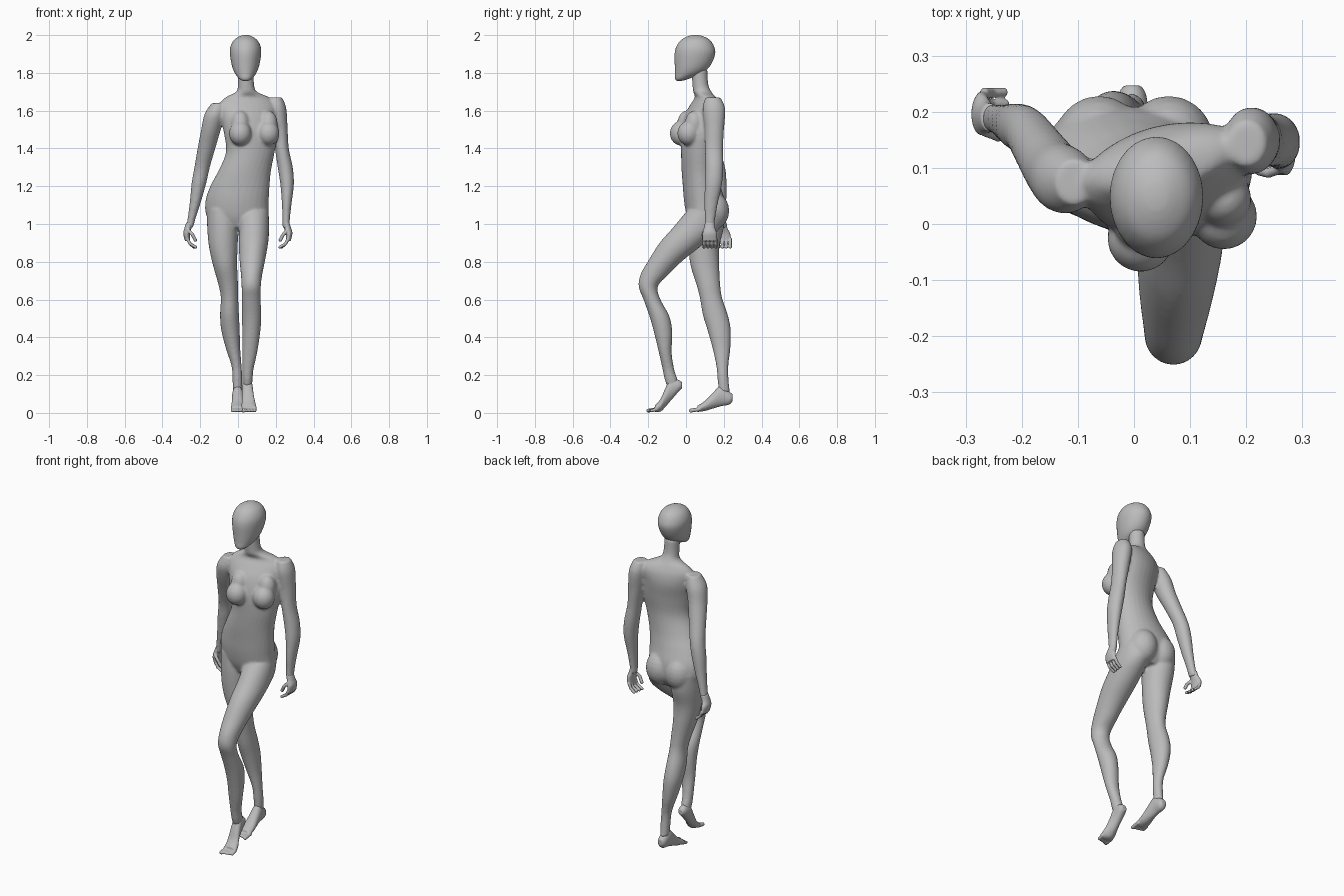
import bpy
import bmesh
from math import cos, sin, pi, radians
from mathutils import Matrix, Vector

CM = 0.01          # all tables below are in hundredths of a unit
SEGMENTS = 28
STEPS = 4

cube = bpy.data.objects.get("Cube")
if cube:
    bpy.data.objects.remove(cube, do_unlink=True)

grey = bpy.data.materials.new("matte grey")
grey.use_nodes = True
grey.diffuse_color = (0.5, 0.5, 0.5, 1)
grey.node_tree.nodes["Principled BSDF"].inputs["Base Color"].default_value = grey.diffuse_color


def spline(rows):
    """Pass a smooth curve through the rows of section values."""
    rows = [Vector(row) for row in rows]
    result = []
    for i in range(len(rows) - 1):
        before, start = rows[max(i - 1, 0)], rows[i]
        end, after = rows[i + 1], rows[min(i + 2, len(rows) - 1)]
        for step in range(STEPS):
            t = step / STEPS
            bend = (2 * before - 5 * start + 4 * end - after) * t * t
            twist = (3 * start - before - 3 * end + after) * t * t * t
            result.append((2 * start + (end - before) * t + bend + twist) / 2)
    return result + [rows[-1]]


def loft(bm, rows, upright=True):
    """Closed skin over elliptical sections: x, y, z, half width, half depth, yaw."""
    rings = []
    for row in spline(rows):
        x, y, z, wide, deep = row[:5]
        yaw = radians(row[5]) if len(row) > 5 else 0
        ring = []
        for k in range(SEGMENTS):
            u = wide * cos(2 * pi * k / SEGMENTS)
            v = deep * sin(2 * pi * k / SEGMENTS)
            if upright:
                spot = (x + u * cos(yaw) - v * sin(yaw), y + u * sin(yaw) + v * cos(yaw), z)
            else:
                spot = (x + u, y, z + v)
            ring.append(bm.verts.new(Vector(spot) * CM))
        rings.append(ring)
    for lower, upper in zip(rings, rings[1:]):
        for k in range(SEGMENTS):
            n = (k + 1) % SEGMENTS
            bm.faces.new((lower[k], lower[n], upper[n], upper[k]))
    bm.faces.new(rings[0][::-1])
    bm.faces.new(rings[-1])


def ball(bm, centre, size):
    place = Matrix.Translation(Vector(centre) * CM)
    scale = Matrix.Diagonal(Vector(size) * CM).to_4x4()
    bmesh.ops.create_uvsphere(bm, u_segments=20, v_segments=12, radius=1, matrix=place @ scale)


def digit(bm, joints, radius):
    """Finger or toe as a chain of overlapping balls."""
    for start, end in zip(joints, joints[1:]):
        for step in range(STEPS + 1):
            ball(bm, Vector(start).lerp(Vector(end), step / STEPS), (radius, radius, radius))


def finish(bm, name, voxel, smoothing):
    """Fuse the overlapping volumes into one smooth skin."""
    bmesh.ops.recalc_face_normals(bm, faces=bm.faces)
    mesh = bpy.data.meshes.new(name)
    bm.to_mesh(mesh)
    bm.free()
    mesh.materials.append(grey)
    part = bpy.data.objects.new(name, mesh)
    bpy.context.collection.objects.link(part)
    fuse = part.modifiers.new("fuse", 'REMESH')
    fuse.mode = 'VOXEL'
    fuse.voxel_size = voxel * CM
    fuse.use_smooth_shade = True
    soften = part.modifiers.new("soften", 'SMOOTH')
    soften.factor = 0.5
    soften.iterations = smoothing
    return part


# Torso and neck, with the chest turned against the pelvis
body = bmesh.new()
loft(body, [
    (0, 10, 98, 9, 7, -5),
    (-.5, 10.5, 104, 16, 10, -5),
    (-.5, 9.8, 112, 16.8, 10.8, -5),
    (1, 8.3, 120, 15.7, 10, -2),
    (3.5, 7, 128, 14, 9.3, 4),
    (6.5, 6.5, 138, 13, 9, 10),
    (6.8, 7, 148, 14.5, 9.5, 14),
    (5.5, 8.5, 157, 15, 9, 15),
    (5.3, 10, 163, 15.5, 7, 15),
    (5, 10.3, 167, 12, 5, 14),
    (4.5, 8.6, 170, 5.5, 4.8, 8),
    (4.2, 7.6, 174, 4.3, 4.2, 0),
    (4, 7, 182, 4.3, 4.3, 0),
])
for x, y in ((1.2, -2.6), (16, 1.4)):
    ball(body, (x, y, 148), (6, 6, 6.5))
    ball(body, (x, y + 3, 153), (5, 5, 7))
for x in (-6.2, 6.2):
    ball(body, (x, 14.3, 107), (8.2, 8.6, 10))

# Left leg, stepping forward with a bent knee
loft(body, [
    (8, 10, 107, 8.2, 9.5),
    (8.5, 5.5, 98, 8, 12.5),
    (8.2, -2, 90, 7.8, 12),
    (7.6, -10.5, 81, 6.8, 9.2),
    (7.2, -16.5, 73.5, 5.7, 7.5),
    (7, -20, 67, 5.1, 5.1),
    (7, -18, 60, 5, 4.5),
    (7.2, -14, 51, 5.2, 5.3),
    (7, -12, 42, 4.7, 4.8),
    (6.2, -11, 32, 4, 3.4),
    (5.2, -9.3, 23, 3, 3.1),
    (5, -8, 18, 2.8, 3.4),
    (5, -7, 14, 2.4, 3),
])

# Right leg, trailing behind
loft(body, [
    (-8.5, 11, 108, 8, 9.5),
    (-8, 10.5, 98, 8.3, 9.5),
    (-7.8, 9.5, 88, 7.6, 8.2),
    (-6.8, 10, 78, 6.4, 7.6),
    (-5.2, 11.8, 68, 5.2, 6.3),
    (-4.5, 13.2, 61, 4.6, 5.9),
    (-4.5, 15.5, 52, 5, 6.6),
    (-4, 17.5, 44, 4.9, 6.2),
    (-2.6, 18.8, 34, 3.8, 4.7),
    (-.8, 19.2, 25, 2.7, 3.2),
    (-.3, 19.6, 18, 2.6, 2.9),
    (-.3, 20.3, 11, 2.4, 3),
])

# Arms
loft(body, [
    (20, 14.3, 167, 3.5, 4),
    (20.8, 14.8, 161, 4.8, 6),
    (22, 15, 150, 4.3, 5.1),
    (23.2, 14.8, 140, 3.7, 4.8),
    (25, 15, 130, 4, 4.8),
    (26, 14.5, 121, 3.6, 4.6),
    (25.8, 13.3, 111, 2.6, 3.6),
    (25.5, 12.7, 103, 2, 2.8),
    (25.4, 12.5, 98, 1.8, 2.6),
])
loft(body, [
    (-10.5, 7.5, 164, 3.5, 4),
    (-12.3, 7.8, 158, 5.5, 6),
    (-14.3, 9.5, 150, 5.2, 5.6),
    (-16.7, 13, 140, 4.7, 4.8),
    (-19, 16.3, 130, 4.1, 4.4),
    (-20.6, 17.3, 122, 3.9, 4.2),
    (-22.5, 18, 112, 3, 3.4),
    (-24.3, 18.6, 104, 2.2, 2.7),
    (-25.6, 19, 98, 1.8, 2.6),
])
finish(body, "body", 0.7, 7)

# Featureless egg-shaped head
head = bmesh.new()
loft(head, [
    (4, -3.5, 175.8, 1.8, 1.6),
    (4, -2, 177, 3.6, 3.9),
    (4, 1.5, 180, 5.8, 7.4),
    (4, 3.5, 184, 7.3, 9.5),
    (4, 4.7, 190, 8.3, 10.8),
    (4, 4.9, 194, 8, 10),
    (4, 5, 197.5, 6.1, 7.6),
    (4, 5, 199.6, 2.8, 3.5),
    (4, 5, 200.1, 0.3, 0.3),
])
finish(head, "head", 0.6, 4)

# Feet, both with lifted heels
feet = {
    "left_foot": [
        (5, -2, 14.5, 1.5, 1.6), (5, -4, 14.3, 2.5, 3.2), (5, -8, 12.5, 2.9, 6),
        (5.3, -11, 8, 3.2, 5), (5.7, -13.5, 4, 3.8, 3.3), (6, -16.5, 2.2, 4, 1.7)],
    "right_foot": [
        (-.3, 24.7, 8.2, 1.5, 1.8), (-.3, 23, 7.8, 2.5, 3.4), (-.2, 18.5, 9, 2.9, 5.5),
        (0, 14, 6.3, 3.2, 4.1), (0, 10, 3.7, 3.6, 2.7), (0, 6, 2.1, 3.7, 1.6)],
}
for name, rows in feet.items():
    foot = bmesh.new()
    loft(foot, rows, upright=False)
    x, y = rows[-1][:2]
    inward = -1 if x > 1 else 1
    for toe in range(5):
        side = x + inward * (3 - 1.5 * toe)
        reach = 3.4 - 0.4 * toe
        digit(foot, [(side, y + 1, 1.9), (side, y - reach, 1.2)], 1.1 if toe == 0 else 0.85)
    finish(foot, name, 0.4, 3)

# Relaxed hands with the fingers curling inward
for name, side, x, y in (("left_hand", 1, 25.4, 12.5), ("right_hand", -1, -25.6, 19)):
    hand = bmesh.new()
    drift = 0 if side > 0 else 1.2
    loft(hand, [
        (x, y, 101, 1.7, 2.5),
        (x + side * 0.8, y, 98, 1.9, 2.9),
        (x + side * 1.6, y + drift / 2, 95, 1.8, 3.8),
        (x + side * 1.2, y + drift, 91, 1.3, 3.7)])
    for finger in range(4):
        row = y + drift - 3 + 2.1 * finger
        knuckle = x + side
        digit(hand, [(knuckle, row, 92), (knuckle - side * 1.2, row, 89.5),
                     (knuckle - side * (4.2 - 0.3 * finger), row, 87.8)], 0.85)
    digit(hand, [(x + side, y - 2.5, 97), (x - side * 1.4, y - 3.4, 94.5),
                 (x - side * 3, y - 3, 91.5)], 0.95)
    finish(hand, name, 0.35, 2)
